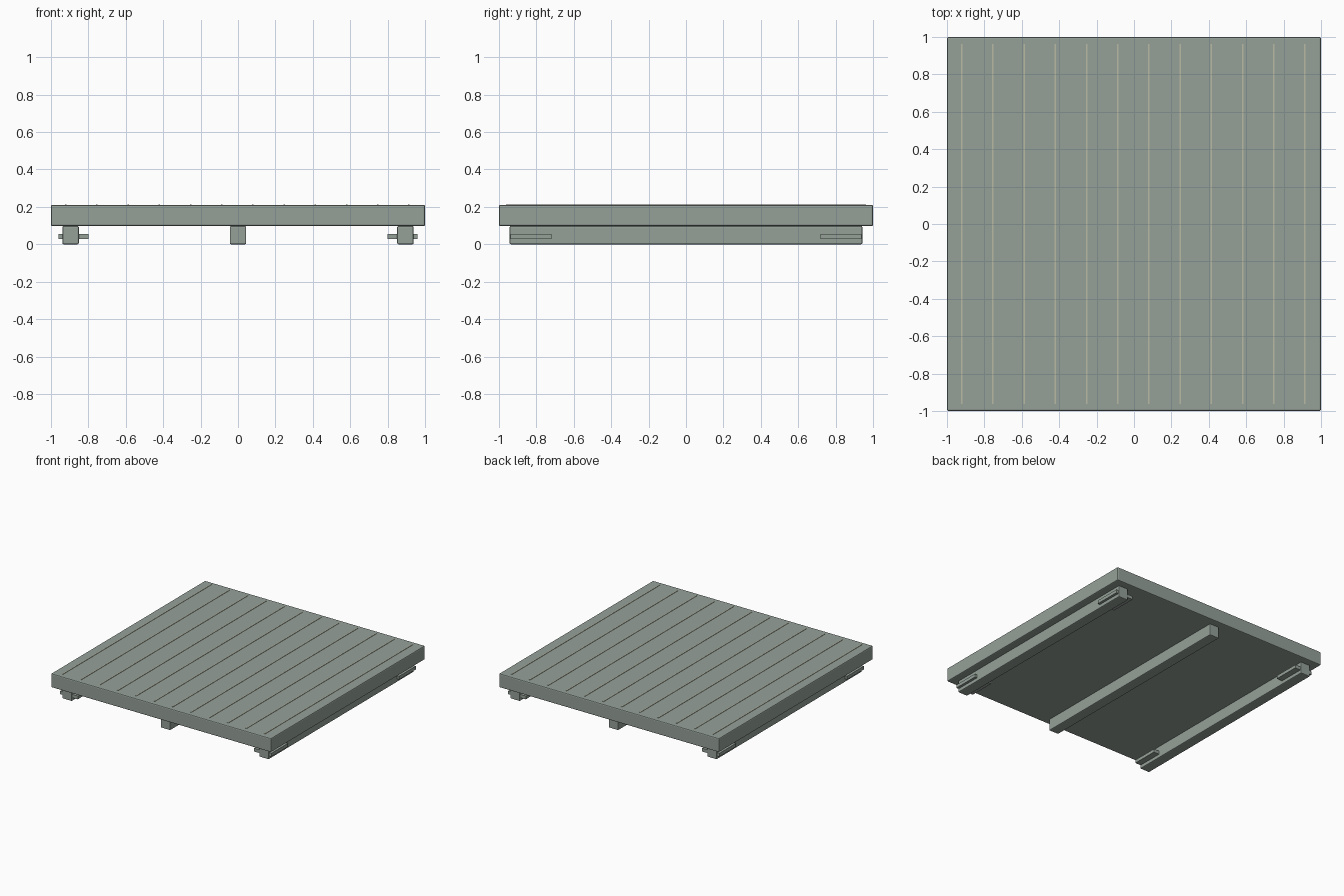
import bpy

if "Cube" in bpy.data.objects:
    bpy.data.objects.remove(bpy.data.objects["Cube"])


def material(name, rgb):
    mat = bpy.data.materials.new(name)
    mat.diffuse_color = (*rgb, 1)
    mat.use_nodes = True
    mat.node_tree.nodes["Principled BSDF"].inputs["Base Color"].default_value = mat.diffuse_color
    return mat


GREY_GREEN = material("grey_green", (0.30, 0.355, 0.317))
PALE = material("pale_seam", (0.48, 0.49, 0.37))


def box(name, x, y, z, bevel=0.0, mat=GREY_GREEN):
    """Box from (min, max) ranges, with an optional small edge bevel."""
    bpy.ops.mesh.primitive_cube_add(
        size=1, location=[(a + b) / 2 for a, b in (x, y, z)])
    ob = bpy.context.object
    ob.name = name
    ob.scale = [b - a for a, b in (x, y, z)]
    bpy.ops.object.transform_apply(location=False, rotation=False, scale=True)
    ob.data.materials.append(mat)
    if bevel:
        mod = ob.modifiers.new("edge_bevel", 'BEVEL')
        mod.width = bevel
        mod.segments = 2
    return ob


# Thick platform slab
box("platform_slab", (-1, 1), (-1, 1), (0.097, 0.211), 0.008)

# Thin raised seams running front to back on the deck
for i in range(12):
    x = -0.921 + i * 0.1668
    box(f"deck_seam_{i + 1}", (x - 0.004, x + 0.004), (-0.963, 0.963),
        (0.206, 0.214), mat=PALE)

# Three support runners underneath
for label, x in (("left", -0.895), ("middle", 0.0), ("right", 0.895)):
    box(f"{label}_runner", (x - 0.044, x + 0.044), (-0.943, 0.943), (0, 0.098), 0.007)

# Flat bars through the ends of the outer runners
for sx, side in ((-1, "left"), (1, "right")):
    for sy, end in ((-1, "front"), (1, "back")):
        xs = sorted((sx * 0.80, sx * 0.96))
        ys = sorted((sy * 0.72, sy * 0.937))
        box(f"{side}_{end}_bar", xs, ys, (0.028, 0.055))
